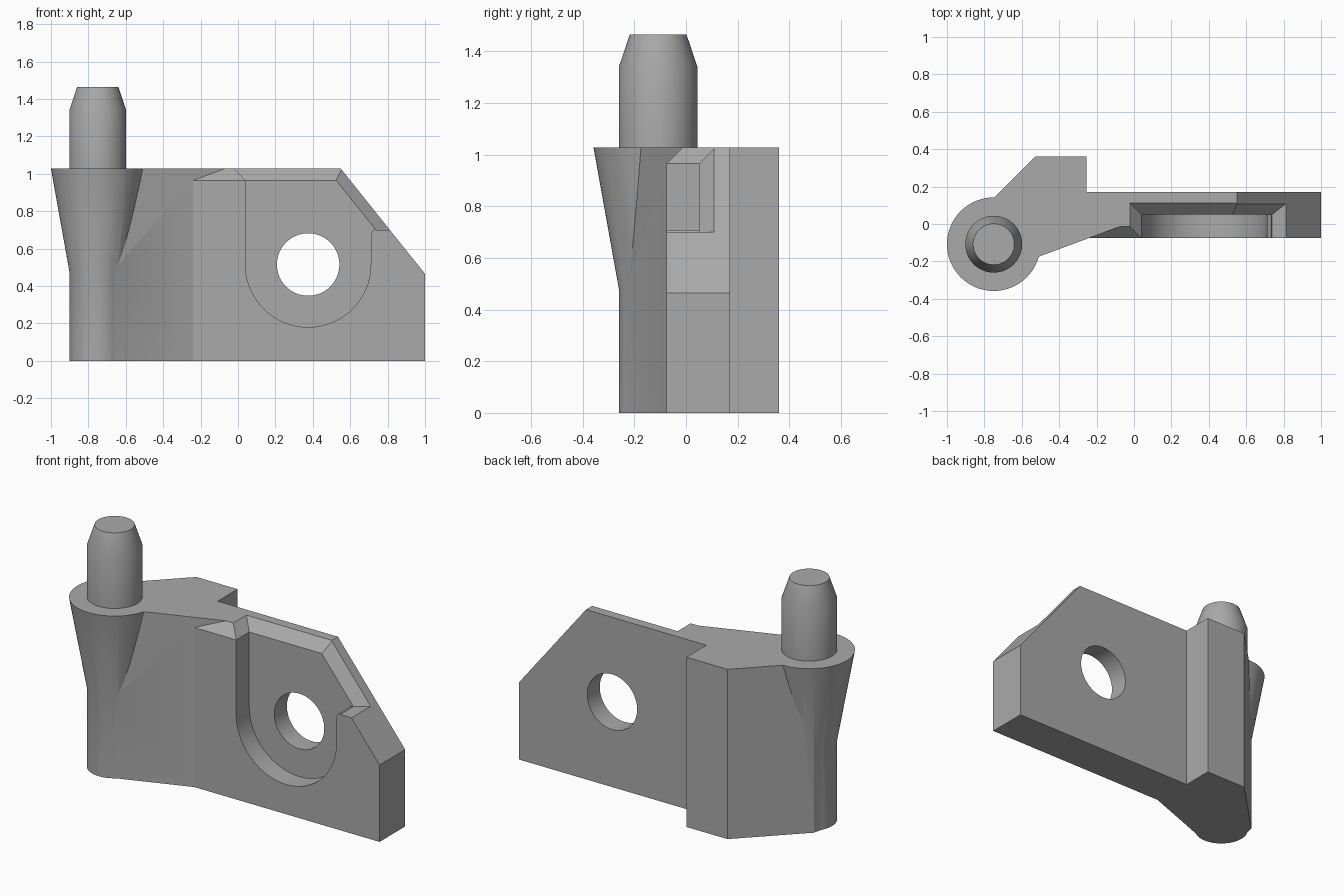
import bpy, bmesh, math
from mathutils import Vector

if "Cube" in bpy.data.objects:
    bpy.data.objects.remove(bpy.data.objects["Cube"])

grey = bpy.data.materials.new("light grey")
grey.use_nodes = True
grey.diffuse_color = (0.4, 0.4, 0.4, 1)
grey.node_tree.nodes["Principled BSDF"].inputs["Base Color"].default_value = (0.4, 0.4, 0.4, 1)

TOP = 1.027          # top of the body
RIM = 0.965          # lower edge of the chamfers
FRONT, FLOOR, BACK = -0.075, 0.05, 0.17
CUT = 0.3            # how far cutters overshoot


def make(name, bm):
    bmesh.ops.recalc_face_normals(bm, faces=bm.faces[:])
    mesh = bpy.data.meshes.new(name)
    bm.to_mesh(mesh)
    bm.free()
    mesh.materials.append(grey)
    ob = bpy.data.objects.new(name, mesh)
    bpy.context.collection.objects.link(ob)
    return ob


def prism(name, points, direction):
    """Extrude a planar outline along a vector."""
    bm = bmesh.new()
    face = bm.faces.new([bm.verts.new(p) for p in points])
    ext = bmesh.ops.extrude_face_region(bm, geom=[face])
    moved = [v for v in ext["geom"] if isinstance(v, bmesh.types.BMVert)]
    bmesh.ops.translate(bm, verts=moved, vec=direction)
    return make(name, bm)


def hull(name, points):
    bm = bmesh.new()
    for p in points:
        bm.verts.new(p)
    bmesh.ops.convex_hull(bm, input=bm.verts[:])
    return make(name, bm)


def lathe(name, profile, centre, steps=64):
    bm = bmesh.new()
    rings = []
    for r, z in profile:
        rings.append([bm.verts.new((centre[0] + r * math.cos(math.tau * i / steps),
                                    centre[1] + r * math.sin(math.tau * i / steps), z))
                      for i in range(steps)])
    for a, b in zip(rings, rings[1:]):
        for i in range(steps):
            j = (i + 1) % steps
            bm.faces.new((a[i], a[j], b[j], b[i]))
    bm.faces.new(rings[0])
    bm.faces.new(rings[-1])
    return make(name, bm)


def combine(target, tools, operation):
    """Apply booleans and remove the tools."""
    for tool in tools:
        tool.hide_render = True
        mod = target.modifiers.new("bool", "BOOLEAN")
        mod.operation = operation
        mod.solver = "EXACT"
        mod.object = tool
        bpy.context.view_layer.update()
        graph = bpy.context.evaluated_depsgraph_get()
        mesh = bpy.data.meshes.new_from_object(target.evaluated_get(graph))
        target.modifiers.clear()
        target.data = mesh
        bpy.data.objects.remove(tool)


def arc(cx, cz, r, start, end, steps):
    angles = [math.radians(start + (end - start) * i / steps) for i in range(steps + 1)]
    return [(cx + r * math.cos(a), cz + r * math.sin(a)) for a in angles]


def cutter(name, outline, y_end):
    return prism(name, [(x, -CUT, z) for x, z in outline], (0, y_end + CUT, 0))


# Plate with the sloped corner
outline = [(-0.24, 0), (1, 0), (1, 0.465), (0.55, TOP), (-0.24, TOP)]
body = prism("bracket_body", [(x, FRONT, z) for x, z in outline], (0, BACK - FRONT, 0))

# U-shaped pocket with a rounded lip, and the through hole
hx, hz, radius = 0.375, 0.515, 0.335
u_shape = [(hx - radius, 1.3)] + arc(hx, hz, radius, 180, 360, 40)
u_shape += arc(0.76, 0.665, 0.05, 180, 80, 10) + [(0.81, 0.7), (1.2, 0.7), (1.2, 1.3)]
pocket = cutter("pocket_cutter", u_shape, FLOOR)
hole = cutter("hole_cutter", arc(hx, hz, 0.167, 0, 354.375, 63), 0.5)

# Chamfer round the pocket mouth: back and left edges
grow = 0.12
mouth = hull("mouth_chamfer_cutter",
             [(x, y, z) for d in (0, grow) for z in [RIM + d]
              for x in (hx - radius - d, 1.2) for y in (-CUT, FLOOR + d)])

# Chamfer along the sloped edge
along = Vector((0.45, 0, 0.465 - TOP)).normalized()
inner = Vector((0.525, 0, RIM))
points = []
for z in (0.7, 1.2):
    p = inner + along * ((z - inner.z) / along.z)
    across = grow / -along.z
    for dx, y in ((0, -CUT), (0, FLOOR), (across, FLOOR + grow), (across, -CUT)):
        points.append((p.x + dx, y, z))
slope = hull("slope_chamfer_cutter", points)

# Chamfer along the front top edge
front = prism("front_chamfer_cutter",
              [(-0.5, FRONT - grow, RIM - grow), (-0.5, FRONT + grow, RIM + grow),
               (-0.5, FRONT - grow, RIM + grow)], (0.8, 0, 0))
combine(body, [pocket, hole, mouth, slope, front], "DIFFERENCE")

# Thick wing that carries the post
plan = [(-0.07, -0.012), (-0.07, BACK), (-0.255, BACK), (-0.255, 0.36), (-0.53, 0.36),
        (-0.87, 0.02), (-0.9, -0.11), (-0.697, -0.244), (-0.24, FRONT)]
wing = prism("wing", [(x, y, 0) for x, y in plan], (0, 0, TOP))

# Flared post with the tapered pin on top
post = lathe("post", [(0.152, 0), (0.152, 0.48), (0.25, TOP), (0.152, TOP),
                      (0.152, 1.34), (0.11, 1.465)], (-0.75, -0.108))
combine(body, [wing, post], "UNION")

bpy.ops.object.select_all(action="DESELECT")
body.select_set(True)
bpy.context.view_layer.objects.active = body
bpy.ops.object.shade_smooth_by_angle(angle=math.radians(20))
